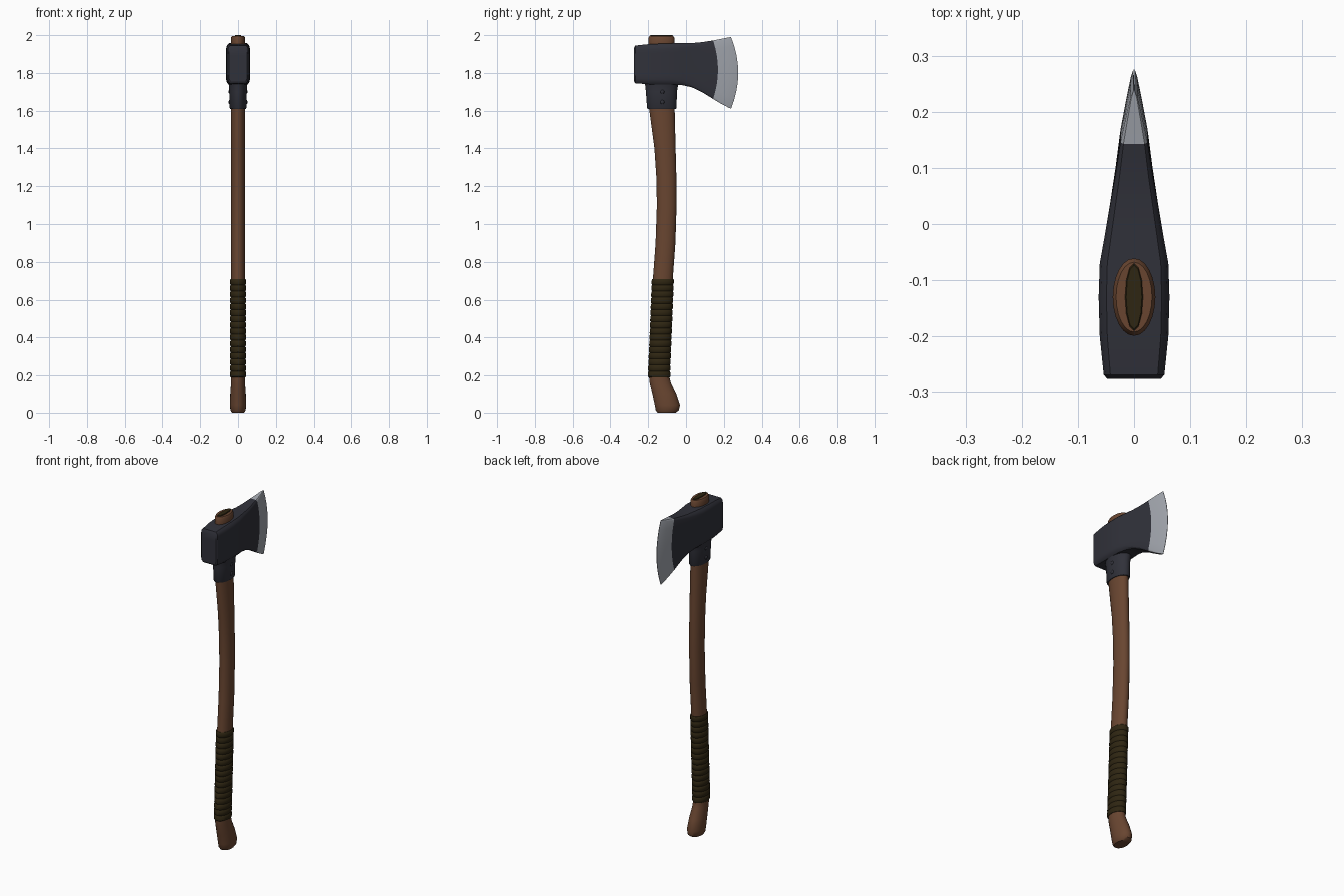
import bpy, bmesh, math
from mathutils import Vector

if "Cube" in bpy.data.objects:
    bpy.data.objects.remove(bpy.data.objects["Cube"], do_unlink=True)


def material(name, rgb):
    m = bpy.data.materials.new(name)
    m.use_nodes = True
    m.diffuse_color = (*rgb, 1)
    m.node_tree.nodes["Principled BSDF"].inputs["Base Color"].default_value = (*rgb, 1)
    return m


WOOD = material("brown wood", (0.14, 0.06, 0.03))
IRON = material("dark iron", (0.03, 0.031, 0.042))
STEEL = material("bright steel", (0.36, 0.38, 0.42))
LEATHER = material("dark leather", (0.028, 0.019, 0.006))


def loft(name, rings, mats, angle=40, rule=None):
    """Skin a list of equal-length closed rings and cap both ends."""
    bm = bmesh.new()
    loops = [[bm.verts.new(p) for p in ring] for ring in rings]
    n = len(loops[0])
    for i, (a, b) in enumerate(zip(loops, loops[1:])):
        for k in range(n):
            f = bm.faces.new((a[k], a[(k + 1) % n], b[(k + 1) % n], b[k]))
            f.material_index = rule(i) if rule else 0
    bm.faces.new(loops[0])
    last = bm.faces.new(loops[-1])
    last.material_index = rule(len(rings)) if rule else 0
    bmesh.ops.recalc_face_normals(bm, faces=bm.faces)
    mesh = bpy.data.meshes.new(name)
    bm.to_mesh(mesh)
    bm.free()
    for m in mats:
        mesh.materials.append(m)
    ob = bpy.data.objects.new(name, mesh)
    bpy.context.collection.objects.link(ob)
    finish(ob, angle)
    return ob


def finish(ob, angle=40):
    bpy.ops.object.select_all(action="DESELECT")
    ob.select_set(True)
    bpy.context.view_layer.objects.active = ob
    bpy.ops.object.shade_smooth_by_angle(angle=math.radians(angle))


def oval(z, back, front, half_x, n=24):
    """Horizontal elliptical ring spanning back..front along y."""
    c, r = (back + front) / 2, (front - back) / 2
    return [(half_x * math.cos(t), c + r * math.sin(t), z)
            for t in (math.tau * k / n for k in range(n))]


# Handle sections: height, y of both edges, half width
HANDLE = [(0, -.150, -.055, .032), (.012, -.160, -.038, .040), (.04, -.165, -.032, .043),
          (.1, -.178, -.052, .041), (.16, -.192, -.080, .037), (.2, -.196, -.090, .036),
          (.4, -.187, -.082, .036), (.71, -.175, -.070, .036), (.9, -.161, -.056, .036),
          (1.1, -.154, -.050, .036), (1.25, -.157, -.051, .036), (1.4, -.167, -.055, .037),
          (1.61, -.195, -.060, .038), (1.7, -.197, -.062, .037), (1.95, -.198, -.062, .037),
          (1.985, -.199, -.061, .038), (1.995, -.192, -.068, .032)]


def handle_at(z):
    """Interpolate the handle section at a height."""
    for a, b in zip(HANDLE, HANDLE[1:]):
        if a[0] <= z <= b[0]:
            t = (z - a[0]) / (b[0] - a[0])
            return [u + (v - u) * t for u, v in zip(a[1:], b[1:])]


loft("handle", [oval(*s) for s in HANDLE], [WOOD])

# Wrapped grip: stacked leather turns with shallow grooves
grip = []
TURNS, LOW, HIGH = 16, .19, .71
step = (HIGH - LOW) / TURNS
for i in range(TURNS):
    for f, puff in ((0, .002), (.15, .006), (.85, .006)):
        z = LOW + (i + f) * step
        back, front, hx = handle_at(z)
        grip.append(oval(z, back - puff, front + puff, hx + puff))
back, front, hx = handle_at(HIGH)
grip.append(oval(HIGH, back - .002, front + .002, hx + .002))
loft("grip_wrap", grip, [LEATHER])

# Wedge driven into the handle's top
loft("top_wedge", [oval(1.96, -.19, -.07, .016, 12), oval(1.998, -.19, -.07, .016, 12),
                   oval(2.0, -.187, -.073, .014, 12)], [LEATHER])

# Axe head stations: y, top, bottom, half width, forward bulge
HEAD = [(-.275, 1.932, 1.755, .048, 0), (-.268, 1.945, 1.745, .054, 0),
        (-.2, 1.952, 1.740, .061, 0), (-.13, 1.955, 1.738, .063, 0),
        (-.07, 1.957, 1.738, .061, 0), (-.02, 1.957, 1.735, .052, 0),
        (.03, 1.958, 1.724, .043, .004), (.085, 1.963, 1.698, .033, .015),
        (.143, 1.972, 1.662, .024, .026), (.19, 1.981, 1.634, .014, .032),
        (.225, 1.988, 1.616, .006, .036), (.238, 1.99, 1.61, .001, .038)]


def head_ring(y, top, bottom, half, bulge):
    """Chamfered upright section, bowed forward at mid height."""
    mid, rise, ch = (top + bottom) / 2, (top - bottom) / 2, .028 * half / .063
    side = [(half * .78, -rise), (half * .94, -rise + ch * .4)]
    flat = rise - ch
    side += [(half, flat * t / 4) for t in range(-4, 5)]
    side += [(half * .94, rise - ch * .4), (half * .78, rise)]
    pts = side + [(-x, z) for x, z in reversed(side)]
    return [(x, y + bulge * (1 - (z / rise) ** 2), mid + z) for x, z in pts]


loft("axe_head", [head_ring(*s) for s in HEAD], [IRON, STEEL], 30,
     lambda i: 1 if i >= 8 else 0)

# Collar below the head
loft("collar", [oval(1.61, -.203, -.053, .042), oval(1.615, -.206, -.050, .045),
                oval(1.70, -.212, -.048, .046), oval(1.735, -.216, -.042, .049),
                oval(1.76, -.222, -.030, .054)], [IRON])

# Rivets on both sides of the collar
for side, label in ((1, "left"), (-1, "right")):
    for z, level in ((1.645, "lower"), (1.70, "upper")):
        bpy.ops.mesh.primitive_uv_sphere_add(segments=12, ring_count=8, radius=.011,
                                             location=(side * .044, -.125, z))
        rivet = bpy.context.object
        rivet.name = f"{level}_rivet_{label}"
        rivet.scale.x = .6
        rivet.data.materials.append(IRON)
        finish(rivet)
